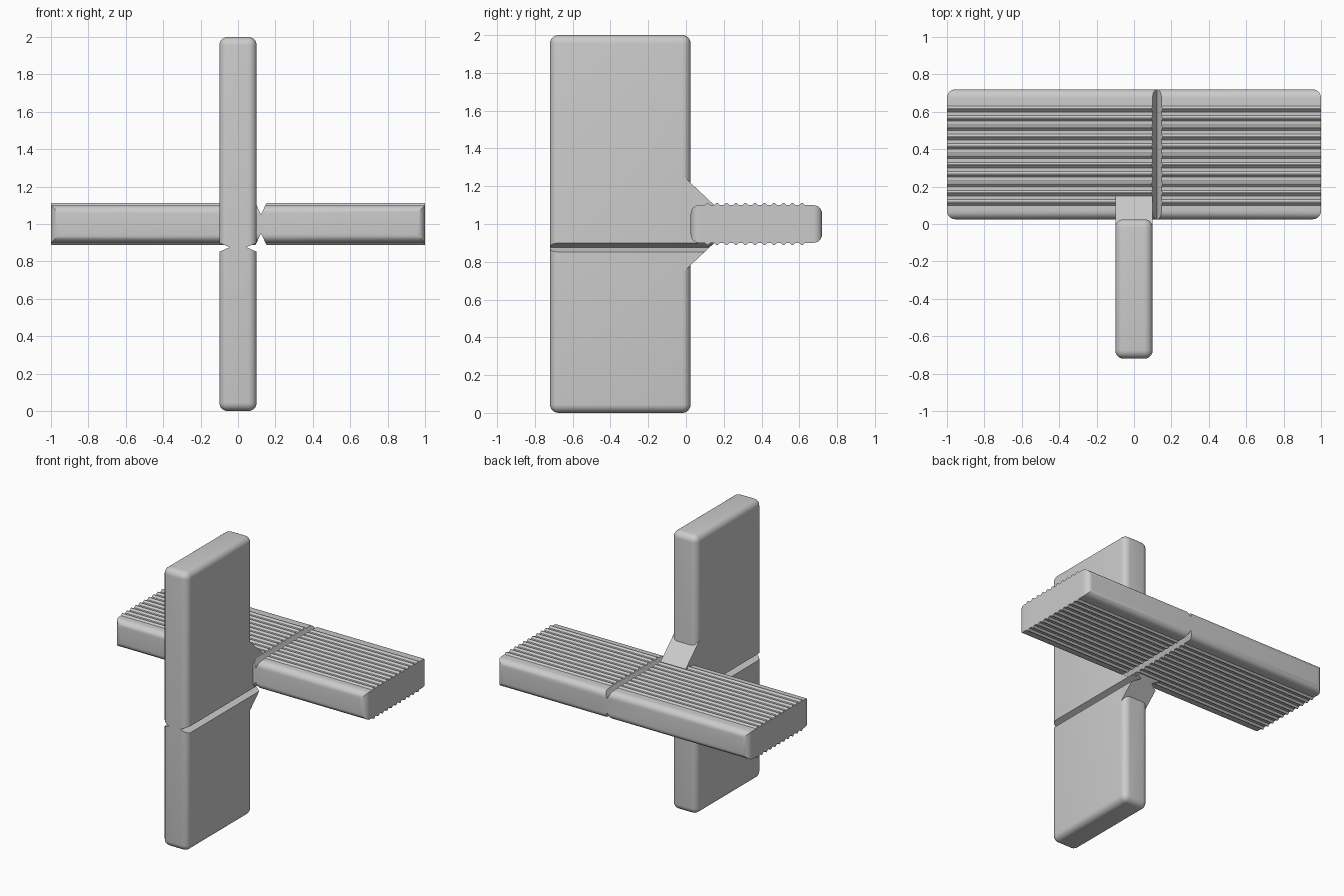
import bpy, bmesh, math
from mathutils import Vector

if "Cube" in bpy.data.objects:
    bpy.data.objects.remove(bpy.data.objects["Cube"])


def prism(name, pts, axis, lo, hi):
    """Extrude a 2D outline along an axis (the other two axes hold the outline)."""
    def place(p, t):
        a, b = p
        return {'x': (t, a, b), 'y': (a, t, b), 'z': (a, b, t)}[axis]
    bm = bmesh.new()
    ends = [[bm.verts.new(place(p, t)) for p in pts] for t in (lo, hi)]
    bm.faces.new(ends[0])
    bm.faces.new(ends[1])
    n = len(pts)
    for i in range(n):
        j = (i + 1) % n
        bm.faces.new((ends[0][i], ends[0][j], ends[1][j], ends[1][i]))
    bmesh.ops.recalc_face_normals(bm, faces=bm.faces)
    me = bpy.data.meshes.new(name)
    bm.to_mesh(me)
    bm.free()
    ob = bpy.data.objects.new(name, me)
    bpy.context.collection.objects.link(ob)
    return ob


def arc(cx, cy, r, start, steps=6):
    return [(cx + r * math.cos(math.radians(start + 90 * k / steps)),
             cy + r * math.sin(math.radians(start + 90 * k / steps)))
            for k in range(steps + 1)]


def rounded_corners(a0, a1, b0, b1, r):
    return [arc(a1 - r, b0 + r, r, -90), arc(a1 - r, b1 - r, r, 0),
            arc(a0 + r, b1 - r, r, 90), arc(a0 + r, b0 + r, r, 180)]


def apply_mod(ob, kind, **settings):
    mod = ob.modifiers.new(kind.title(), kind)
    for key, value in settings.items():
        setattr(mod, key, value)
    bpy.context.view_layer.objects.active = ob
    bpy.ops.object.modifier_apply(modifier=mod.name)


def boolean(ob, cutter, operation):
    apply_mod(ob, 'BOOLEAN', object=cutter, operation=operation, solver='EXACT')


R = 0.045
Y0, YM, Y1 = -0.72, 0.025, 0.72

# Upright plate with all edges rounded
upright = prism("upright_plate", [(-0.1, Y0), (0.1, Y0), (0.1, YM), (-0.1, YM)], 'z', 0, 2)
apply_mod(upright, 'BEVEL', width=R, segments=6, limit_method='ANGLE')

# Cross plate: ribbed profile run along x, then plan corners rounded
c = rounded_corners(YM, Y1, 0.9, 1.1, R)
ribs = []
for i in range(11):
    y = 0.115 + 0.05 * i
    ribs += [(y - 0.015, 0.9), (y - 0.003, 0.888), (y + 0.003, 0.888), (y + 0.015, 0.9)]
top_ribs = [(y, 2 - z) for y, z in reversed(ribs)]
cross = prism("cross_plate", ribs + c[0] + c[1] + top_ribs + c[2] + c[3], 'x', -1, 1)
plan = prism("plan_cutter", sum(rounded_corners(-1, 1, YM, Y1, R), []), 'z', 0.8, 1.2)
boolean(cross, plan, 'INTERSECT')

# Gusset joining the two plates
gusset = prism("gusset", [(-0.01, 0.75), (0.15, 0.9), (0.15, 1.1), (-0.01, 1.25)], 'x', -0.1, 0.1)

# V grooves: both sides of the upright, top and bottom of the cross plate
cutters = [plan]
for s in (-1, 1):
    side = prism("side_groove_cutter",
                 [(s * 0.045, 0.876), (s * 0.112, 0.846), (s * 0.112, 0.904)], 'y', -0.8, 0.3)
    boolean(upright, side, 'DIFFERENCE')
    boolean(gusset, side, 'DIFFERENCE')
    face = prism("face_groove_cutter",
                 [(0.123, 1 + s * 0.05), (0.092, 1 + s * 0.116), (0.154, 1 + s * 0.116)],
                 'y', -0.1, 0.8)
    boolean(cross, face, 'DIFFERENCE')
    cutters += [side, face]

for ob in cutters:
    bpy.data.objects.remove(ob, do_unlink=True)

# Smooth rounded edges, keep creases sharp
for ob in (upright, cross, gusset):
    bpy.ops.object.select_all(action='DESELECT')
    ob.select_set(True)
    bpy.context.view_layer.objects.active = ob
    bpy.ops.object.shade_smooth_by_angle(angle=math.radians(25))
